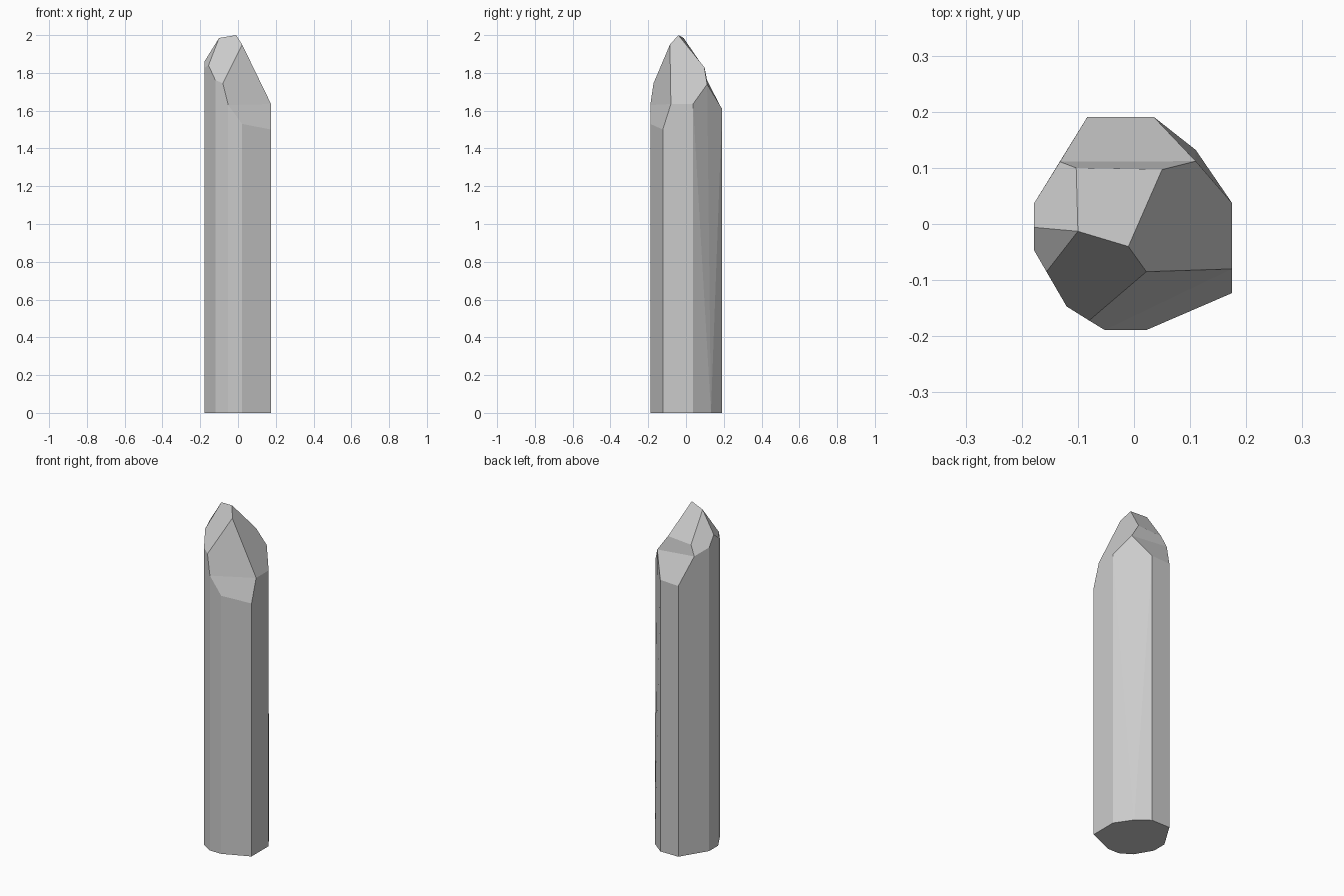
import bpy, bmesh

if "Cube" in bpy.data.objects:
    bpy.data.objects.remove(bpy.data.objects["Cube"])

# Base outline (counter-clockwise from above); letters match the tip points above them
base = dict(r=(-.178, -.047), l=(-.12, -.147), n=(-.052, -.189), p=(.022, -.189),
            q=(.175, -.123), e=(.175, .037), h=(.11, .132), j=(.035, .191),
            v=(-.083, .191), t=(-.178, .037))

# Heights of the tip corners standing straight above the base outline
rim = dict(R=1.827, L=1.762, N=1.63, P=1.53, Q=1.5, E=1.635, J=1.61, V=1.605, T=1.80)

# Other facet corners of the tip
tip = dict(A=(-.01, -.04, 2.0), B=(-.10, -.013, 1.985), C=(.022, -.085, 1.95),
           D=(.175, -.08, 1.635), F=(.11, .112, 1.74), G=(.05, .097, 1.83),
           K=(-.08, -.172, 1.745), M=(-.156, -.085, 1.84), S=(-.178, -.006, 1.86),
           U=(-.132, .111, 1.763), W=(-.103, .10, 1.82))

# Facets by corner letters: tip facets, long side walls, bottom
tip_facets = "ABMLKC BSRM BWUTS AGWB ACDEFG CKND NPQD GFUW FJVU"
walls = "RMLlr LKNnl NPpn PQqp QDEeq EFh Ehe FJh Jjh JVvj VUTtv TSRrt"
bottom = "rlnpqehjvt"

bm = bmesh.new()
points = {k: bm.verts.new((x, y, 0)) for k, (x, y) in base.items()}
points.update({k: bm.verts.new((*base[k.lower()], z)) for k, z in rim.items()})
points.update({k: bm.verts.new(co) for k, co in tip.items()})
for facet in (tip_facets + " " + walls + " " + bottom).split():
    bm.faces.new([points[k] for k in facet])
bmesh.ops.recalc_face_normals(bm, faces=bm.faces)

# Crystal object, flat shaded
mesh = bpy.data.meshes.new("crystal")
bm.to_mesh(mesh)
bm.free()
bpy.context.collection.objects.link(bpy.data.objects.new("crystal", mesh))
